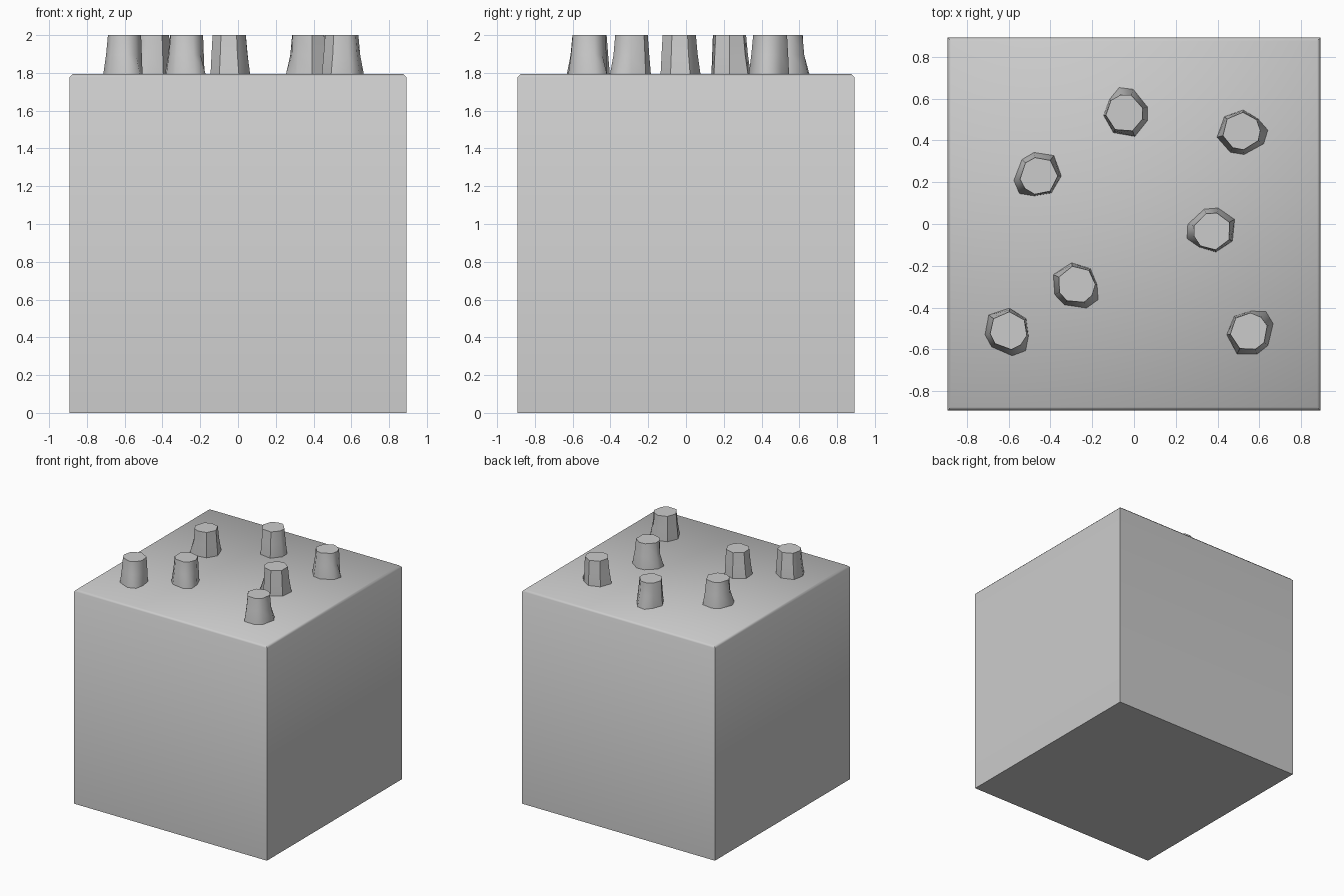
import bpy, bmesh
from math import radians, cos, sin

if "Cube" in bpy.data.objects:
    bpy.data.objects.remove(bpy.data.objects["Cube"])

HALF, TOP = 0.893, 1.793


def add_object(name, bm, angle):
    bmesh.ops.recalc_face_normals(bm, faces=bm.faces)
    mesh = bpy.data.meshes.new(name)
    bm.to_mesh(mesh)
    bm.free()
    ob = bpy.data.objects.new(name, mesh)
    bpy.context.collection.objects.link(ob)
    bpy.ops.object.select_all(action='DESELECT')
    ob.select_set(True)
    bpy.context.view_layer.objects.active = ob
    bpy.ops.object.shade_smooth_by_angle(angle=radians(angle))
    return ob


# Block: cube with only its top rim chamfered
bm = bmesh.new()
bmesh.ops.create_cube(bm, size=1)
for v in bm.verts:
    v.co = (v.co.x * 2 * HALF, v.co.y * 2 * HALF, (v.co.z + 0.5) * TOP)
rim = [e for e in bm.edges if all(v.co.z > TOP - 0.01 for v in e.verts)]
bmesh.ops.bevel(bm, geom=rim, offset=0.016, segments=1, affect='EDGES')
add_object("block", bm, 50)

# Stump cross-section: (angle, base radius, waist radius, top radius);
# the first corner is the flared root
SECTION = [(0, 0.126, 0.094, 0.09), (-32, 0.122, 0.102, 0.092),
           (-86, 0.113, 0.1, 0.09), (-120, 0.115, 0.1, 0.09),
           (-168, 0.121, 0.103, 0.092), (-222, 0.107, 0.098, 0.09),
           (-276, 0.101, 0.096, 0.09), (-325, 0.098, 0.094, 0.09)]


def stump(name, x, y, turn):
    bm = bmesh.new()
    rings = []
    for k, z in ((1, TOP - 0.01), (1, TOP), (2, 1.895), (3, 2.0)):
        rings.append([bm.verts.new((x + c[k] * cos(radians(c[0] + turn)),
                                    y + c[k] * sin(radians(c[0] + turn)), z))
                      for c in SECTION])
    n = len(SECTION)
    for lo, hi in zip(rings, rings[1:]):
        for i in range(n):
            j = (i + 1) % n
            bm.faces.new((lo[i], lo[j], hi[j], hi[i]))
    bm.faces.new(rings[0])
    bm.faces.new(rings[-1])
    add_object(name, bm, 50)


# Seven stumps: the same shape, turned differently
PLACES = [(-0.045, 0.53, 102), (0.515, 0.445, 2), (-0.455, 0.23, 222),
          (0.375, -0.035, 196), (-0.275, -0.29, -35),
          (-0.6, -0.51, -50), (0.55, -0.515, 50)]
for i, (x, y, turn) in enumerate(PLACES):
    stump(f"stump_{i + 1}", x, y, turn)
